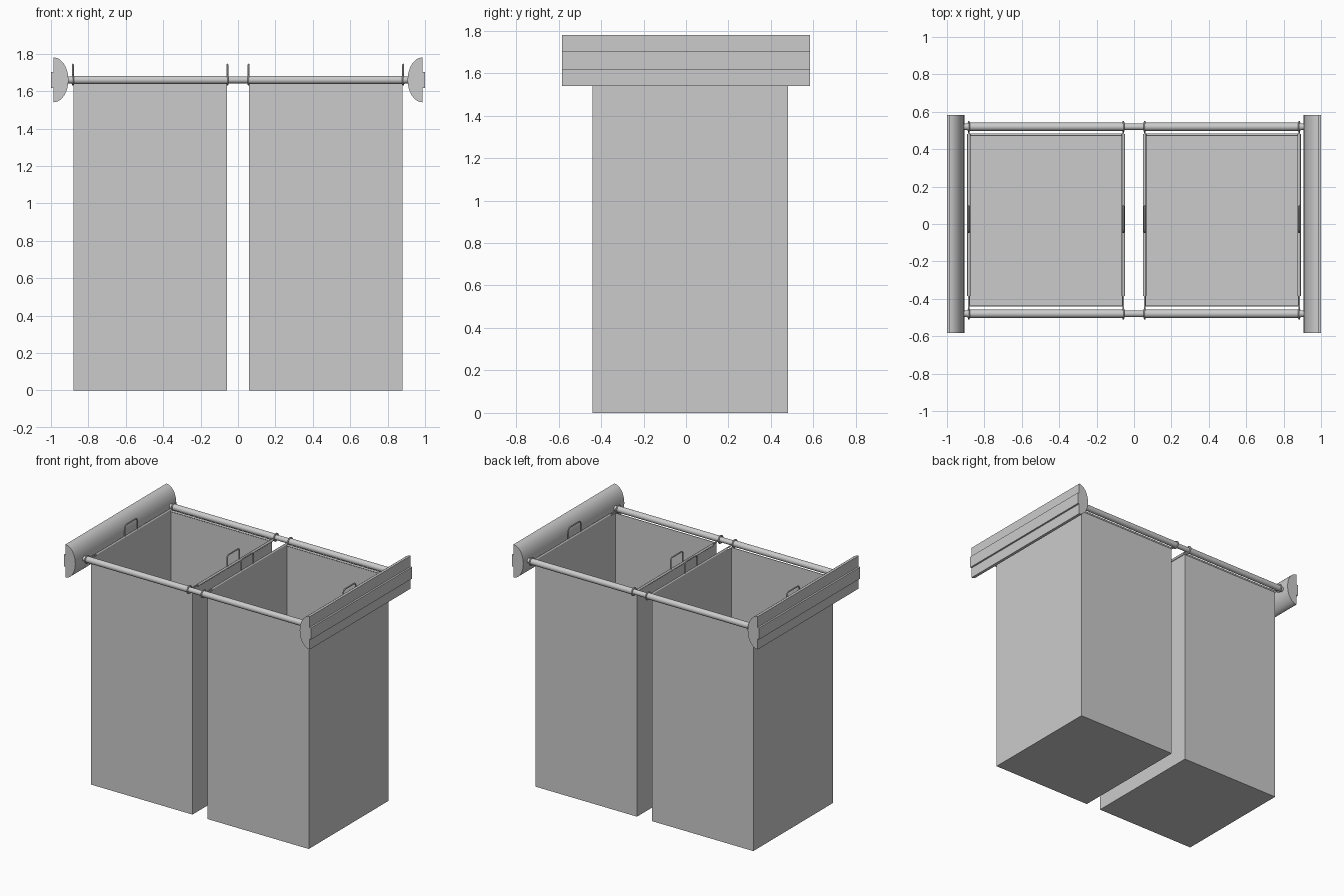
import bpy, bmesh, math
from mathutils import Vector, Matrix

if "Cube" in bpy.data.objects:
    bpy.data.objects.remove(bpy.data.objects["Cube"])

grey = bpy.data.materials.new("neutral grey")
grey.diffuse_color = (0.6, 0.6, 0.6, 1)
grey.use_nodes = True
grey.node_tree.nodes["Principled BSDF"].inputs["Base Color"].default_value = grey.diffuse_color

CY = 0.02                       # centre of rails and bags in y
RAIL_Y = (CY - 0.5, CY + 0.5)
RAIL_Z = 1.66


def finish(name, bm, smooth=False):
    bmesh.ops.recalc_face_normals(bm, faces=bm.faces)
    me = bpy.data.meshes.new(name)
    bm.to_mesh(me)
    bm.free()
    ob = bpy.data.objects.new(name, me)
    bpy.context.collection.objects.link(ob)
    me.materials.append(grey)
    if smooth:
        bpy.ops.object.select_all(action='DESELECT')
        ob.select_set(True)
        bpy.context.view_layer.objects.active = ob
        bpy.ops.object.shade_smooth_by_angle(angle=math.radians(40))
    return ob


def box(name, lo, hi):
    lo, hi = Vector(lo), Vector(hi)
    bm = bmesh.new()
    bmesh.ops.create_cube(bm, size=1)
    for v in bm.verts:
        v.co = Vector(a * b for a, b in zip(v.co, hi - lo)) + (lo + hi) / 2
    return finish(name, bm)


def rod(name, a, b, r, n=24):
    a, b = Vector(a), Vector(b)
    rot = (b - a).to_track_quat('Z', 'Y').to_matrix().to_4x4()
    bm = bmesh.new()
    bmesh.ops.create_cone(bm, cap_ends=True, segments=n, radius1=r, radius2=r,
                          depth=(b - a).length,
                          matrix=Matrix.Translation((a + b) / 2) @ rot)
    return finish(name, bm, True)


def wire(name, x, path, r, closed=False, n=8):
    """Round wire following (y, z) points in the plane at x."""
    bm = bmesh.new()
    pts = [Vector((x, y, z)) for y, z in path]
    rings = []
    for i, p in enumerate(pts):
        prev = pts[i - 1] if closed or i else p
        nxt = pts[(i + 1) % len(pts)] if closed or i < len(pts) - 1 else p
        t = (nxt - prev).normalized()
        side = Vector((1, 0, 0))
        up = t.cross(side)
        rings.append([bm.verts.new(p + r * (side * math.cos(k * math.tau / n)
                                            + up * math.sin(k * math.tau / n)))
                      for k in range(n)])
    pairs = list(zip(rings, rings[1:]))
    if closed:
        pairs.append((rings[-1], rings[0]))
    else:
        bm.faces.new(rings[0])
        bm.faces.new(rings[-1])
    for p, q in pairs:
        for k in range(n):
            bm.faces.new((p[k], p[(k + 1) % n], q[(k + 1) % n], q[k]))
    return finish(name, bm, True)


def arc(cy, cz, r, a0, a1, steps):
    return [(cy + r * math.cos(math.radians(a0 + (a1 - a0) * i / steps)),
             cz + r * math.sin(math.radians(a0 + (a1 - a0) * i / steps)))
            for i in range(steps + 1)]


for s, side in ((-1, "left"), (1, "right")):
    # half-round end bracket, flat side facing outwards
    bm = bmesh.new()
    prof = [(s * (0.987 - 0.08 * math.sin(math.pi * i / 24)),
             RAIL_Z - 0.12 * math.cos(math.pi * i / 24)) for i in range(25)]
    f = bm.faces.new([bm.verts.new((x, -0.583, z)) for x, z in prof])
    ext = bmesh.ops.extrude_face_region(bm, geom=[f])["geom"]
    bmesh.ops.translate(bm, vec=(0, 1.166, 0),
                        verts=[g for g in ext if isinstance(g, bmesh.types.BMVert)])
    finish(side + "_end_bracket", bm, True)

    # mounting strip on the outside of the bracket
    x0, x1 = sorted((s * 0.985, s * 1.0))
    box(side + "_mounting_strip", (x0, -0.583, 1.617), (x1, 0.583, 1.702))

    # rail sleeves
    for y in RAIL_Y:
        rod(side + "_rail_sleeve", (s * 0.055, y, RAIL_Z), (s * 0.89, y, RAIL_Z), 0.022)

    # open bag with thin walls
    x0, x1 = sorted((s * 0.06, s * 0.88))
    bag = box(side + "_bag", (x0, -0.44, 0), (x1, 0.48, 1.65))
    bm = bmesh.new()
    bm.from_mesh(bag.data)
    bmesh.ops.delete(bm, geom=[f for f in bm.faces if f.normal.z > 0.9], context='FACES')
    bm.to_mesh(bag.data)
    bm.free()
    m = bag.modifiers.new("wall", 'SOLIDIFY')
    m.thickness = 0.006
    m.offset = -1

    # back hem of the bag
    rod(side + "_back_hem", (x0, 0.478, 1.65), (x1, 0.478, 1.65), 0.007, 10)

    for x in (s * 0.057, s * 0.883):
        # hanger wire, fabric sleeve and rings over the rails
        rod(side + "_hanger_wire", (x, RAIL_Y[0] + 0.025, RAIL_Z),
            (x, RAIL_Y[1] - 0.025, RAIL_Z), 0.005, 10)
        rod(side + "_side_hem", (x, -0.385, 1.655), (x, 0.48, 1.655), 0.009, 12)
        for y in RAIL_Y:
            wire(side + "_rail_hook", x, arc(y, RAIL_Z, 0.026, 0, 345, 23), 0.005, True)
        # lifting handle
        h0, h1, top, c = CY - 0.064, CY + 0.076, 1.742, 0.018
        path = ([(h1, 1.655)] + arc(h1 - c, top - c, c, 0, 90, 5)
                + arc(h0 + c, top - c, c, 90, 180, 5) + [(h0, 1.655)])
        wire(side + "_handle", x, path, 0.005)

# continuous rail cores joining the brackets
for y, name in zip(RAIL_Y, ("front_rail", "back_rail")):
    rod(name, (-0.93, y, RAIL_Z), (0.93, y, RAIL_Z), 0.018)
